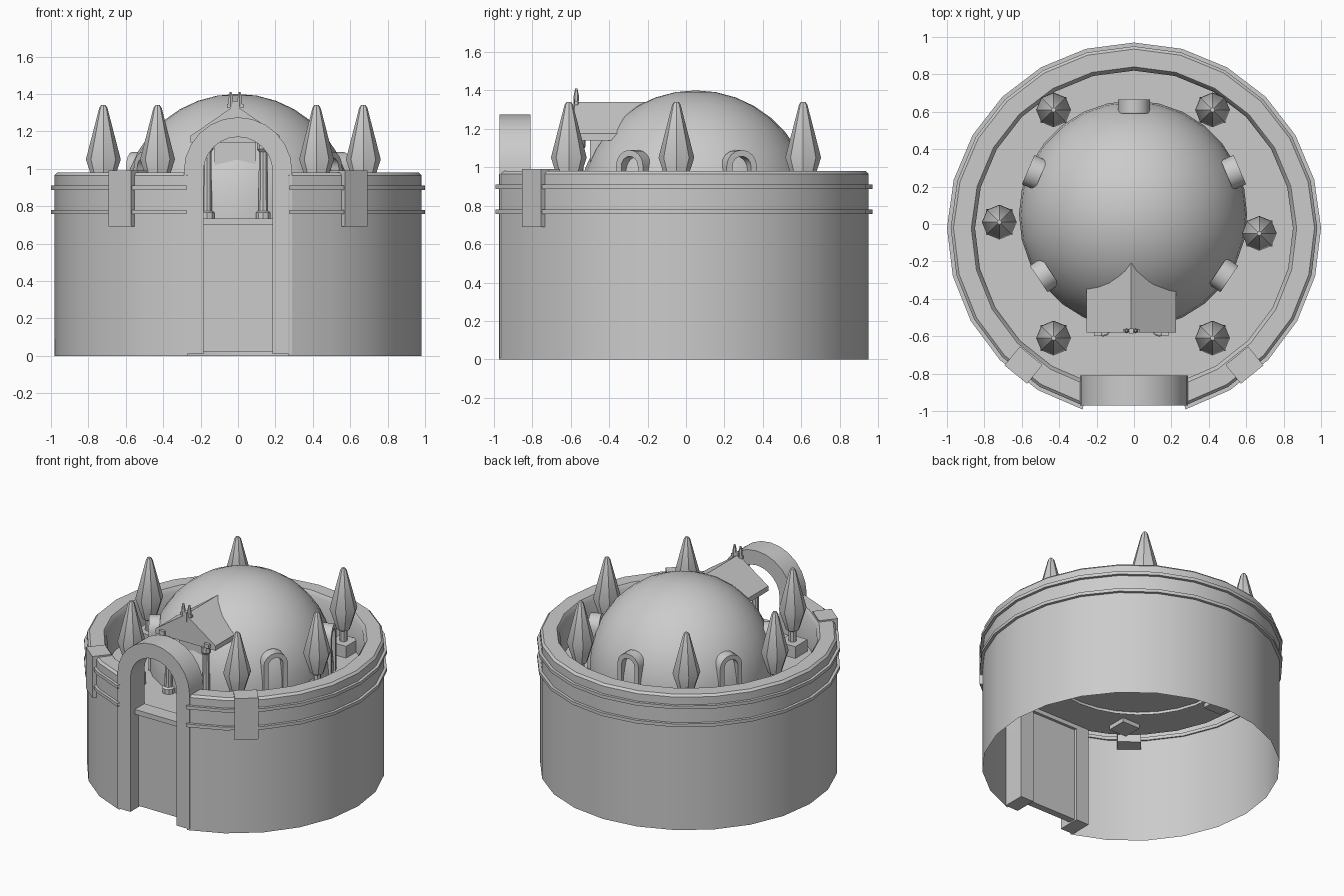
import bpy, bmesh
from math import sin, cos, pi, radians, asin, atan2
from mathutils import Matrix, Vector

if "Cube" in bpy.data.objects:
    bpy.data.objects.remove(bpy.data.objects["Cube"])

CY = -0.03          # drum centre in y
FLOOR = 0.73        # courtyard floor height


def finish(name, bm, smooth=True, mat=None):
    bmesh.ops.remove_doubles(bm, verts=bm.verts, dist=1e-5)
    bmesh.ops.recalc_face_normals(bm, faces=bm.faces)
    if mat:
        bm.transform(mat)
    me = bpy.data.meshes.new(name)
    bm.to_mesh(me)
    bm.free()
    ob = bpy.data.objects.new(name, me)
    bpy.context.collection.objects.link(ob)
    if smooth:
        bpy.ops.object.select_all(action='DESELECT')
        ob.select_set(True)
        bpy.context.view_layer.objects.active = ob
        bpy.ops.object.shade_smooth_by_angle(angle=radians(35))
    return ob


def lathe(name, profile, loc=(0, 0), segs=24, gap=0.0, cap_start=False, cap_end=False, closed=False):
    """Revolve (radius, z) points; gap is a half angle left open at the front."""
    bm = bmesh.new()
    full = gap == 0
    n = segs if full else segs + 1
    angles = [-pi / 2 + gap + (2 * pi - 2 * gap) * i / segs for i in range(n)]
    rings = [[bm.verts.new((loc[0] + r * cos(a), loc[1] + r * sin(a), z)) for a in angles]
             for r, z in profile]
    pairs = list(zip(rings, rings[1:])) + ([(rings[-1], rings[0])] if closed else [])
    for a, b in pairs:
        for i in range(segs):
            j = (i + 1) % n
            bm.faces.new((a[i], a[j], b[j], b[i]))
    if cap_start:
        bm.faces.new(rings[0])
    if cap_end:
        bm.faces.new(rings[-1])
    return finish(name, bm)


def box(name, x0, x1, y0, y1, z0, z1, mat=None):
    bm = bmesh.new()
    bmesh.ops.create_cube(bm, size=1)
    bm.transform(Matrix.Translation(((x0 + x1) / 2, (y0 + y1) / 2, (z0 + z1) / 2))
                 @ Matrix.Diagonal((x1 - x0, y1 - y0, z1 - z0, 1)))
    return finish(name, bm, False, mat)


def arch(name, ro, ri, zc, z0, y0, y1, mat=None, n=12):
    """Round arch with straight legs, front at y0 and back at y1."""
    def outline(r):
        return [(r, z0)] + [(r * cos(pi * i / n), zc + r * sin(pi * i / n)) for i in range(n + 1)] + [(-r, z0)]
    bm = bmesh.new()
    loops = [[bm.verts.new((x, y, z)) for x, z in outline(r)]
             for r, y in ((ro, y0), (ro, y1), (ri, y1), (ri, y0))]
    for a, b in zip(loops, loops[1:] + loops[:1]):
        for i in range(n + 2):
            bm.faces.new((a[i], a[i + 1], b[i + 1], b[i]))
    for k in (0, -1):
        bm.faces.new([l[k] for l in loops])
    return finish(name, bm, True, mat)


def prism(name, outline, y0, y1):
    bm = bmesh.new()
    face = bm.faces.new([bm.verts.new((x, y0, z)) for x, z in outline])
    res = bmesh.ops.extrude_face_region(bm, geom=[face])
    bmesh.ops.translate(bm, vec=(0, y1 - y0, 0),
                        verts=[v for v in res['geom'] if isinstance(v, bmesh.types.BMVert)])
    if not face.is_valid or len(bm.faces) < len(outline) + 2:
        bm.faces.new([v for v in face.verts]) if face.is_valid else None
    return finish(name, bm, False)


# Open-bottomed drum with parapet and courtyard floor, split at the gate
gap = asin(0.27 / 0.98)
lathe("drum_wall", [(0.98, 0), (0.98, 0.965), (0.965, 0.98), (0.87, 0.98), (0.85, 0.95), (0.85, FLOOR)],
      (0, CY), 22, gap, cap_end=True)

# Raised bands round the wall
for z in (0.757, 0.887):
    lathe("wall_band", [(0.97, z), (1.0, z), (1.0, z + 0.023), (0.97, z + 0.023)], (0, CY), 22, gap, closed=True)

# Gate arch, recessed panel and sill
arch("gate_arch", 0.29, 0.185, 0.985, 0.01, -0.97, -0.81)
box("gate_panel", -0.19, 0.19, -0.88, -0.83, 0.02, 0.71)
box("gate_sill", -0.185, 0.185, -0.92, -0.81, 0.70, 0.735)

# Wall brackets either side of the gate
for s in (-1, 1):
    a = atan2(-0.76, s * 0.62)
    m = Matrix.Translation((0, CY, 0)) @ Matrix.Rotation(a, 4, 'Z')
    box("wall_bracket", 0.87, 1.0, -0.078, 0.078, 0.69, 0.99, m)

# Dome
R, DZ, DY = 0.61, 0.79, 0.05
lathe("dome", [(R, 0.71)] + [(max(R * cos(pi / 2 * i / 9), 1e-6), DZ + R * sin(pi / 2 * i / 9)) for i in range(10)],
      (-0.005, DY), 28)

# Arched window hoods round the dome
for deg in (90, 23, 157, -34, 214):
    m = Matrix.Translation((0, DY, 0)) @ Matrix.Rotation(radians(deg + 90), 4, 'Z')
    arch("window_hood", 0.085, 0.052, 1.005, FLOOR, -0.615, -0.54, m, 8)

# Spiked ornaments on pedestals
for x, y in ((-0.43, 0.61), (0.42, 0.61), (-0.72, 0.01), (0.67, -0.05), (-0.43, -0.61), (0.42, -0.61)):
    box("spike_pedestal", x - 0.07, x + 0.07, y - 0.07, y + 0.07, 0.70, 0.815)
    lathe("spike", [(0.027, 0.81), (0.027, 0.89), (0.045, 0.9), (0.093, 1.05), (0.022, 1.325), (0.012, 1.34)],
          (x, y), 8, cap_start=True, cap_end=True)

# Porch: gabled roof, doorway block, columns, step
PX = -0.015
prism("porch_roof", [(PX - 0.24, 1.14), (PX + 0.24, 1.14), (PX + 0.24, 1.175), (PX, 1.34), (PX - 0.24, 1.175)],
      -0.58, -0.15)
box("porch_doorway", PX - 0.11, PX + 0.11, -0.50, -0.3, FLOOR, 1.15)
for s in (-1, 1):
    cx = PX + s * 0.15
    lathe("porch_column", [(0.042, FLOOR), (0.042, 0.765), (0.028, 0.775), (0.024, 1.09), (0.036, 1.105), (0.036, 1.145)],
          (cx, -0.56), 10, cap_start=True, cap_end=True)
    box("roof_peg", PX + s * 0.18 - 0.02, PX + s * 0.18 + 0.02, -0.60, -0.57, 1.15, 1.18)

# Roof finial: forked ornament at the front of the ridge
box("finial_stem", PX - 0.012, PX + 0.012, -0.585, -0.56, 1.29, 1.36)
box("finial_bar", PX - 0.045, PX + 0.045, -0.58, -0.562, 1.325, 1.345)
for s in (-1, 1):
    lathe("finial_prong", [(0.012, 1.33), (0.014, 1.37), (0.006, 1.41)], (PX + s * 0.024, -0.571), 6,
          cap_start=True, cap_end=True)
